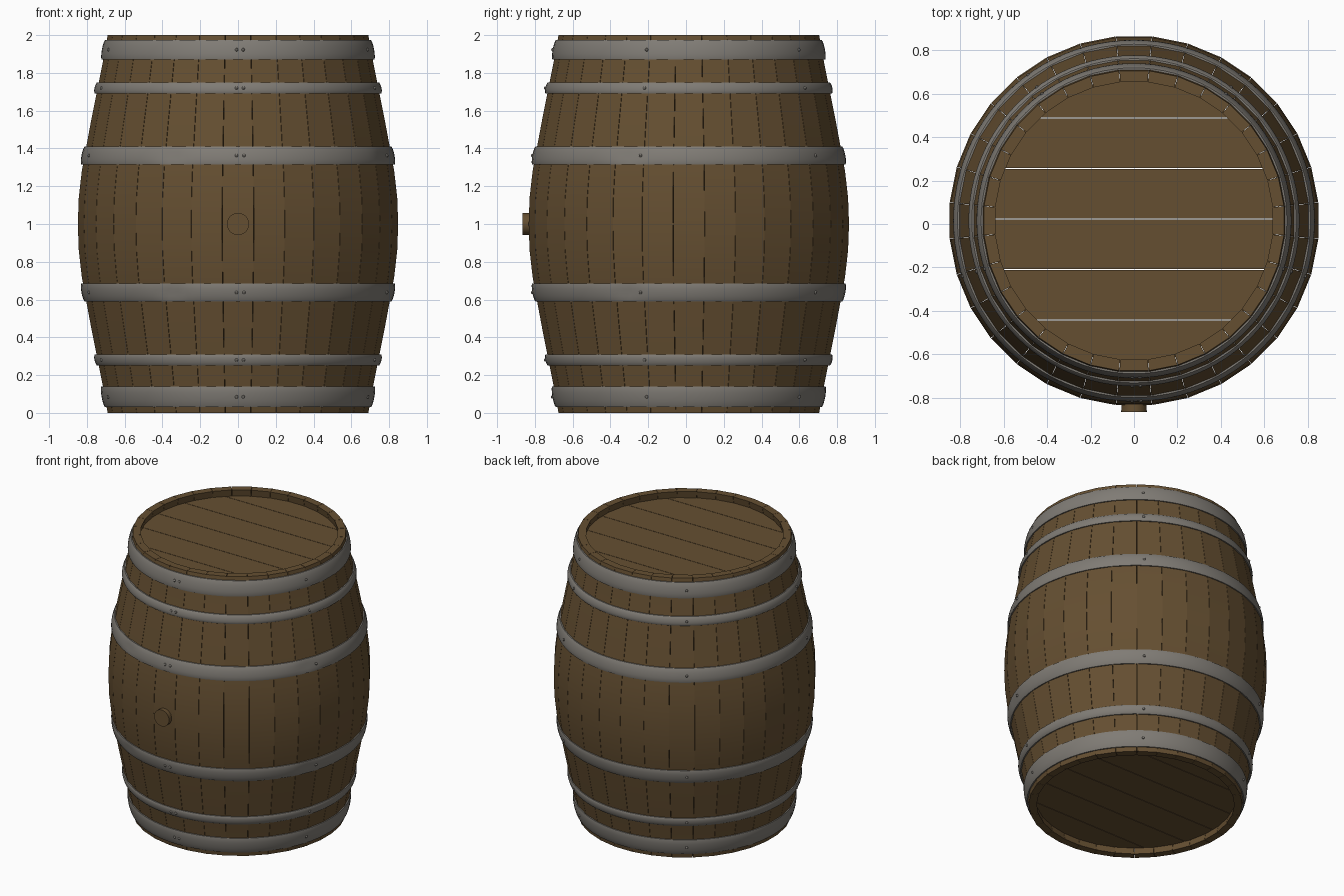
import bpy, bmesh, math
from mathutils import Matrix, Vector

if "Cube" in bpy.data.objects:
    bpy.data.objects.remove(bpy.data.objects["Cube"])

CY = 0.015            # barrel axis offset so the bung is included in the centring
STAVES = 32
PROFILE = [(0, .69), (.15, .717), (.3, .747), (.45, .777), (.6, .805), (.72, .827), (.86, .843), (1, .848)]


def material(name, col):
    m = bpy.data.materials.new(name)
    m.diffuse_color = (*col, 1)
    m.use_nodes = True
    m.node_tree.nodes["Principled BSDF"].inputs["Base Color"].default_value = m.diffuse_color
    return m


wood = material("brown_wood", (0.130, 0.078, 0.031))
metal = material("grey_iron", (0.215, 0.200, 0.178))


def radius(z):
    """Outer stave radius at height z, mirrored about the belly."""
    z = min(z, 2 - z)
    for (a, ra), (b, rb) in zip(PROFILE, PROFILE[1:]):
        if z <= b:
            return ra + (rb - ra) * (z - a) / (b - a)
    return PROFILE[-1][1]


def finish(name, bm, mat, angle=30):
    bmesh.ops.recalc_face_normals(bm, faces=bm.faces)
    me = bpy.data.meshes.new(name)
    bm.to_mesh(me)
    bm.free()
    ob = bpy.data.objects.new(name, me)
    ob.location.y = CY
    bpy.context.collection.objects.link(ob)
    me.materials.append(mat)
    bpy.ops.object.select_all(action='DESELECT')
    ob.select_set(True)
    bpy.context.view_layer.objects.active = ob
    bpy.ops.object.shade_smooth_by_angle(angle=math.radians(angle))
    return ob


# Staves: curved planks with flat faces and hairline gaps
bm = bmesh.new()
zs = [z for z, r in PROFILE] + [2 - z for z, r in PROFILE[-2::-1]]
half = math.tan(math.pi / STAVES)
for i in range(STAVES):
    rot = Matrix.Rotation(2 * math.pi * i / STAVES, 3, 'Z')
    rings = []
    for z in zs:
        ro = radius(z)
        ri = ro - 0.052
        rings.append([bm.verts.new(rot @ Vector((r, s * (r * half - 0.001), z)))
                      for r, s in ((ri, -1), (ro, -1), (ro, 1), (ri, 1))])
    for a, b in zip(rings, rings[1:]):
        for k in range(4):
            n = (k + 1) % 4
            bm.faces.new((a[k], a[n], b[n], b[k]))
    bm.faces.new(rings[0])
    bm.faces.new(rings[-1])
finish("staves", bm, wood, 8)


# Heads: six planks across a disc, recessed at both ends
def head(name, z0, z1):
    bm = bmesh.new()
    R, w, gap, mid = 0.655, 0.2325, 0.0015, 0.008
    for k in range(6):
        lo = max(mid + (k - 3) * w + gap, -R + .0005)
        hi = min(mid + (k - 2) * w - gap, R - .0005)
        a0, a1 = math.asin(lo / R), math.asin(hi / R)
        arc = [a0 + (a1 - a0) * j / 8 for j in range(9)]
        pts = [(R * math.cos(a), R * math.sin(a)) for a in arc]
        pts += [(-x, y) for x, y in reversed(pts)]
        lower = [bm.verts.new((x, y, z0)) for x, y in pts]
        upper = [bm.verts.new((x, y, z1)) for x, y in pts]
        bm.faces.new(lower)
        bm.faces.new(upper)
        for j in range(len(pts)):
            n = (j + 1) % len(pts)
            bm.faces.new((lower[j], lower[n], upper[n], upper[j]))
    finish(name, bm, wood)


head("top_head", 1.91, 1.952)
head("bottom_head", 0.048, 0.09)


# Hoops: rounded iron bands following the staves, with two shallow dents on the wide ones
def hoop(name, z0, z1, dented):
    bm = bmesh.new()
    seg = 96
    h = z1 - z0
    section = [(0, -.012), (0, .009), (.1, .013), (.3, .016), (.5, .017),
               (.7, .016), (.9, .013), (1, .009), (1, -.012)]
    rings = []
    for i in range(seg):
        a = 2 * math.pi * i / seg
        dent = 0
        if dented:
            for c in (-115, -23):
                d = (math.degrees(a) - c + 180) % 360 - 180
                dent += 0.008 * math.exp(-(d / 4) ** 2)
        ring = []
        for t, off in section:
            z = z0 + t * h
            r = radius(z0) + (radius(z1) - radius(z0)) * t + off
            if 0 < t < 1:
                r -= dent * math.sin(math.pi * t)
            ring.append(bm.verts.new((r * math.cos(a), r * math.sin(a), z)))
        rings.append(ring)
    n = len(section)
    for i in range(seg):
        a, b = rings[i], rings[(i + 1) % seg]
        for k in range(n):
            m = (k + 1) % n
            bm.faces.new((a[k], b[k], b[m], a[m]))
    finish(name, bm, metal, 40)


# Rivets: a pair at the front overlap and single ones every fifth of a turn
def rivets(name, z):
    bm = bmesh.new()
    r = radius(z) + 0.016
    for deg in (-90.6, -87.8, -18, 54, 126, 198):
        a = math.radians(deg)
        bmesh.ops.create_uvsphere(bm, u_segments=10, v_segments=6, radius=0.009,
                                  matrix=Matrix.Translation((r * math.cos(a), r * math.sin(a), z)))
    finish(name, bm, metal)


for label, lo, hi, dented in (("end", .03, .14, False), ("quarter", .25, .31, False), ("belly", .59, .685, True)):
    for side in ("lower", "upper"):
        z0, z1 = (lo, hi) if side == "lower" else (2 - hi, 2 - lo)
        if label == "end" and side == "upper":
            z0, z1 = 1.87, 1.975
        hoop(f"{side}_{label}_hoop", z0, z1, dented)
        rivets(f"{side}_{label}_rivets", (z0 + z1) / 2)

# Bung: short round plug on the front of the belly
bm = bmesh.new()
bmesh.ops.create_cone(bm, cap_ends=True, segments=24, radius1=0.055, radius2=0.059, depth=0.08,
                      matrix=Matrix.Translation((0, -0.84, 1)) @ Matrix.Rotation(math.pi / 2, 4, 'X'))
finish("bung", bm, wood)
